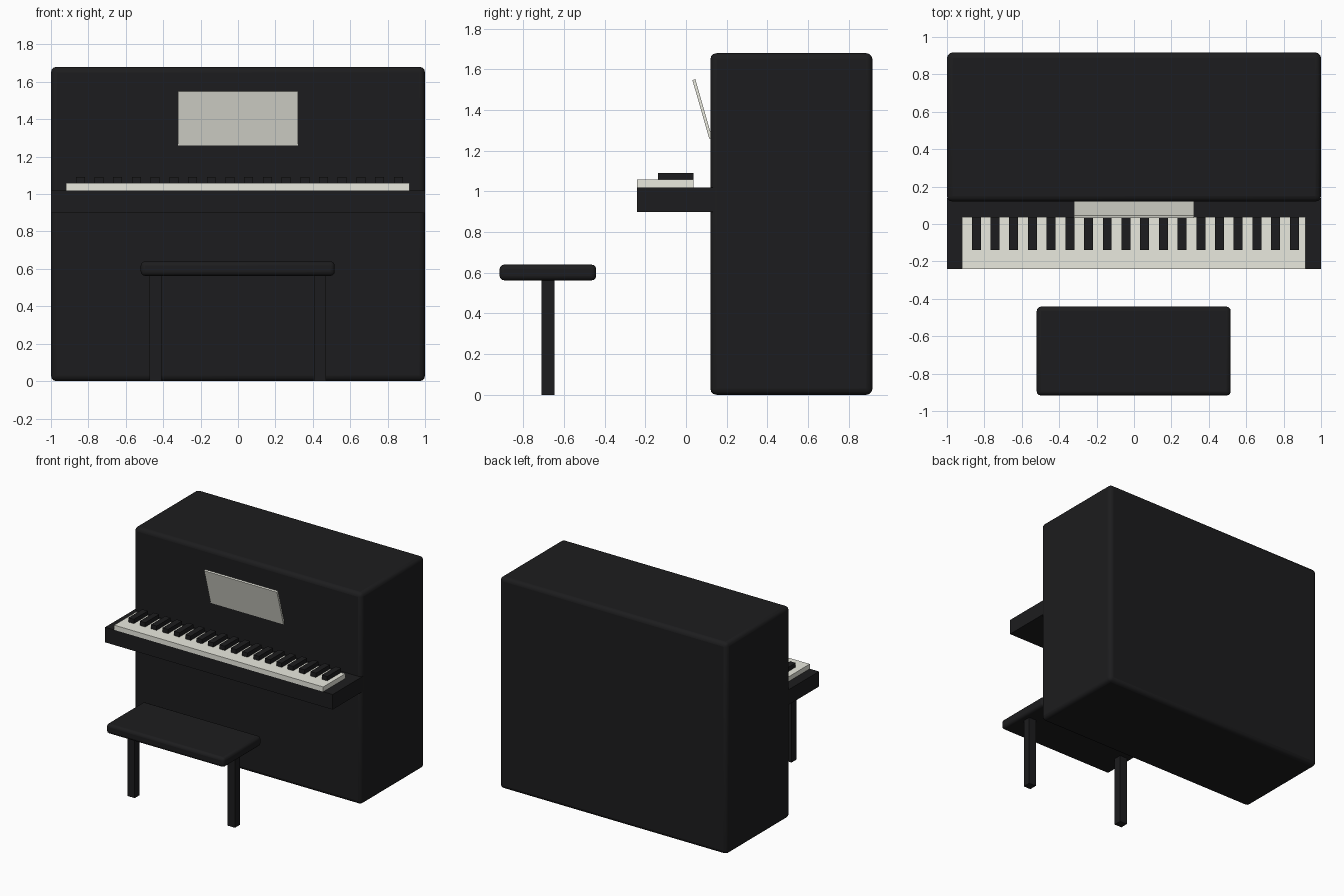
import bpy
import math

if "Cube" in bpy.data.objects:
    bpy.data.objects.remove(bpy.data.objects["Cube"])


def material(name, rgb):
    m = bpy.data.materials.new(name)
    m.diffuse_color = (*rgb, 1)
    m.use_nodes = True
    m.node_tree.nodes["Principled BSDF"].inputs["Base Color"].default_value = m.diffuse_color
    return m


BLACK = material("black_lacquer", (0.012, 0.012, 0.013))
IVORY = material("ivory", (0.82, 0.82, 0.74))


def box(name, x, y, z, mat, bevel=0.0):
    """Box from (min, max) ranges, optionally with rounded edges."""
    lo, hi = zip(x, y, z)
    bpy.ops.mesh.primitive_cube_add(size=1, location=[(a + b) / 2 for a, b in zip(lo, hi)])
    ob = bpy.context.object
    ob.name = name
    ob.scale = [b - a for a, b in zip(lo, hi)]
    bpy.ops.object.transform_apply(location=False, rotation=False, scale=True)
    ob.data.materials.append(mat)
    if bevel:
        mod = ob.modifiers.new("rounded_edges", 'BEVEL')
        mod.width = bevel
        mod.segments = 3
        bpy.ops.object.shade_smooth_by_angle(angle=math.radians(35))
    return ob


# Upright case and the shelf that carries the keys
box("case", (-1, 1), (0.12, 0.917), (0, 1.68), BLACK, 0.03)
box("key_shelf", (-1, 1), (-0.24, 0.14), (0.90, 1.02), BLACK)

# Keyboard: one ivory slab with a row of raised black keys
box("white_keys", (-0.92, 0.917), (-0.24, 0.037), (1.02, 1.058), IVORY)
for i in range(18):
    cx = -0.843 + 0.1 * i
    box(f"black_key_{i + 1}", (cx - 0.024, cx + 0.024), (-0.138, 0.038), (1.055, 1.092), BLACK)

# Music desk, leaning forward from the case
desk = box("music_desk", (-0.32, 0.32), (0.0725, 0.0875), (1.256, 1.556), IVORY)
desk.rotation_euler.x = math.radians(16)

# Bench: cushioned seat on two posts
box("bench_seat", (-0.52, 0.517), (-0.917, -0.442), (0.563, 0.64), BLACK, 0.022)
for side, cx in (("left", -0.442), ("right", 0.439)):
    box(f"bench_leg_{side}", (cx - 0.032, cx + 0.032), (-0.711, -0.648), (0, 0.58), BLACK)
